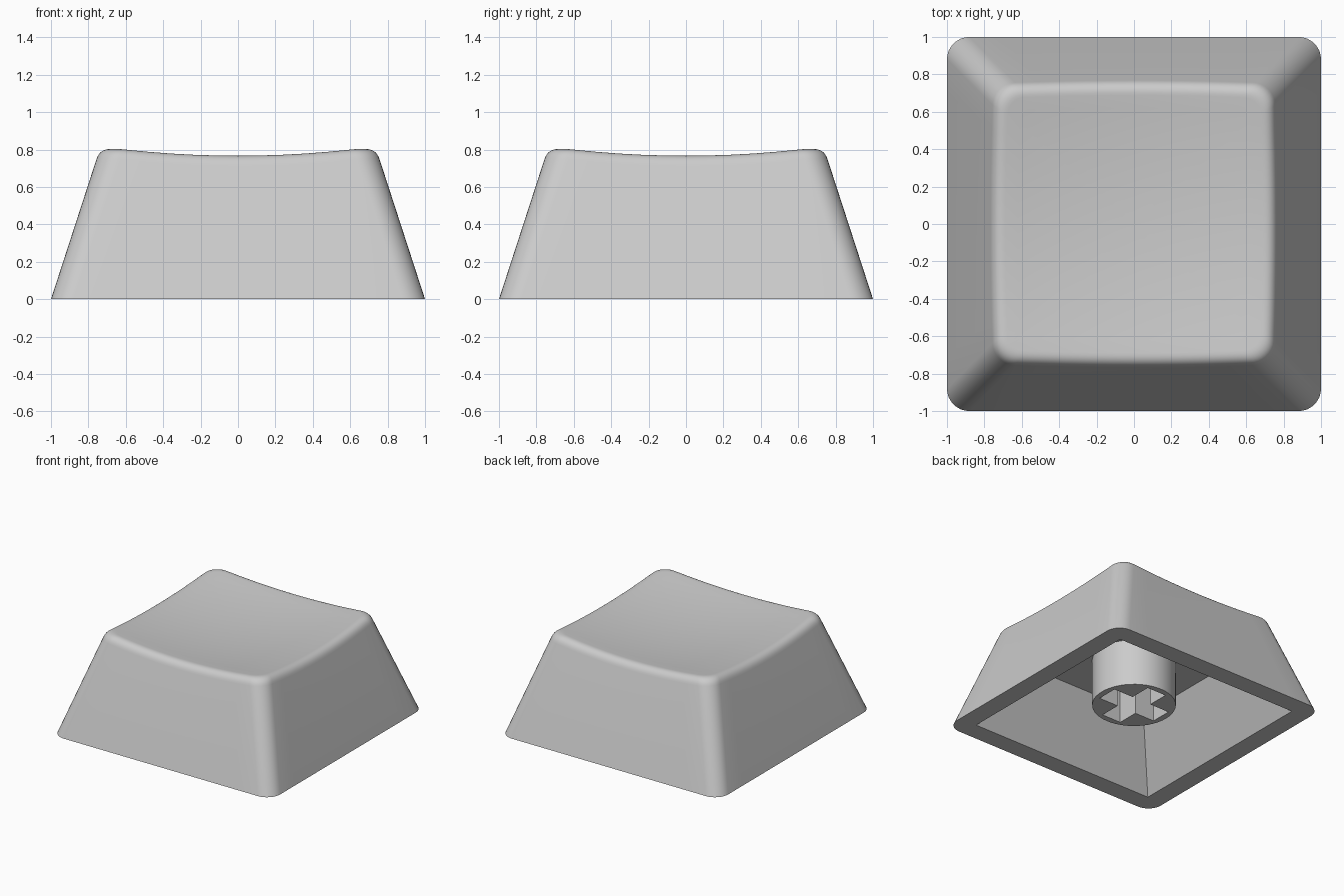
import bpy, bmesh, math
from mathutils import Vector

if "Cube" in bpy.data.objects:
    bpy.data.objects.remove(bpy.data.objects["Cube"])

ARC, SIDE = 8, 10          # segments per corner and per straight side
TAPER = 0.325              # inward lean of the outer walls
CORNER = 0.12              # corner radius

grey = bpy.data.materials.new("grey plastic")
grey.diffuse_color = (0.6, 0.6, 0.6, 1)
grey.use_nodes = True
grey.node_tree.nodes["Principled BSDF"].inputs["Base Color"].default_value = grey.diffuse_color


def outline(h, r):
    """Rounded square of half width h and corner radius r."""
    pts = []
    for q in range(4):
        a0 = q * math.pi / 2
        ca, sa = round(math.cos(a0)), round(math.sin(a0))
        local = [(h - r + r * math.cos(t), h - r + r * math.sin(t))
                 for t in (math.pi / 2 * k / ARC for k in range(ARC + 1))]
        local += [((h - r) * (1 - 2 * k / SIDE), h) for k in range(1, SIDE)]
        pts += [(x * ca - y * sa, x * sa + y * ca) for x, y in local]
    return pts


def dish(x, y):
    return 0.721 + 0.095 * (x * x + y * y)


def wall_point(i, z):
    x, y = outline(1 - TAPER * z, CORNER)[i]
    return Vector((x, y, z))


def flat_ring(h, r, z):
    return [Vector((x, y, z)) for x, y in outline(h, r)]


def finish(bm, name):
    bmesh.ops.remove_doubles(bm, verts=bm.verts, dist=1e-5)
    bmesh.ops.recalc_face_normals(bm, faces=bm.faces)
    mesh = bpy.data.meshes.new(name)
    bm.to_mesh(mesh)
    bm.free()
    mesh.materials.append(grey)
    ob = bpy.data.objects.new(name, mesh)
    bpy.context.collection.objects.link(ob)
    bpy.ops.object.select_all(action='DESELECT')
    ob.select_set(True)
    bpy.context.view_layer.objects.active = ob
    bpy.ops.object.shade_smooth_by_angle(angle=math.radians(30))
    return ob


def bridge(bm, a, b):
    n = len(a)
    for i in range(n):
        j = (i + 1) % n
        bm.faces.new((a[i], a[j], b[j], b[i]))


# Rim of the dished top: wall point, sharp corner and dish point per column
count = len(outline(1, CORNER))
columns = []
for i in range(count):
    z = 0.79
    for _ in range(6):
        p = wall_point(i, z)
        z = dish(p.x, p.y)
    rim = wall_point(i, z)
    x, y = outline(1 - TAPER * z - 0.06, 0.09)[i]
    columns.append((wall_point(i, z - 0.06), rim, Vector((x, y, dish(x, y)))))

# Shell rings: cavity ceiling, cavity opening, outer base, rounded rim, dish
rings = [flat_ring(0.58, 0, 0.5), flat_ring(0.844, 0, 0), flat_ring(1, CORNER, 0)]
STEPS = 8
for k in range(STEPS + 1):
    t = k / STEPS
    rings.append([a * (1 - t) ** 2 + b * 2 * t * (1 - t) + c * t * t
                  for a, b, c in columns])
for k in range(9, 0, -1):
    s = k / 10
    rings.append([Vector((c.x * s, c.y * s, dish(c.x * s, c.y * s)))
                  for _, _, c in columns])

bm = bmesh.new()
loops = [[bm.verts.new(p) for p in ring] for ring in rings]
for a, b in zip(loops, loops[1:]):
    bridge(bm, a, b)
bm.faces.new(loops[0])
centre = bm.verts.new((0, 0, dish(0, 0)))
for i in range(count):
    bm.faces.new((loops[-1][i], loops[-1][(i + 1) % count], centre))
finish(bm, "cap_shell")

# Round stem with a cross-shaped socket
R, L, W, Z0, Z1, ZS = 0.315, 0.265, 0.087, 0.114, 0.52, 0.45
circle = [(R * math.cos(2 * math.pi * k / 48), R * math.sin(2 * math.pi * k / 48))
          for k in range(48)]
cross = []
for q in range(4):
    ca, sa = round(math.cos(q * math.pi / 2)), round(math.sin(q * math.pi / 2))
    cross += [(x * ca - y * sa, x * sa + y * ca) for x, y in ((L, -W), (L, W), (W, W))]

bm = bmesh.new()
edges = []
for pts, top in ((circle, Z1), (cross, ZS)):
    low = [bm.verts.new((x, y, Z0)) for x, y in pts]
    high = [bm.verts.new((x, y, top)) for x, y in pts]
    bridge(bm, low, high)
    bm.faces.new(high)
    edges += [bm.edges.get((low[i], low[(i + 1) % len(low)])) for i in range(len(low))]
bmesh.ops.triangle_fill(bm, edges=edges, use_beauty=True, use_dissolve=False)
finish(bm, "stem")
